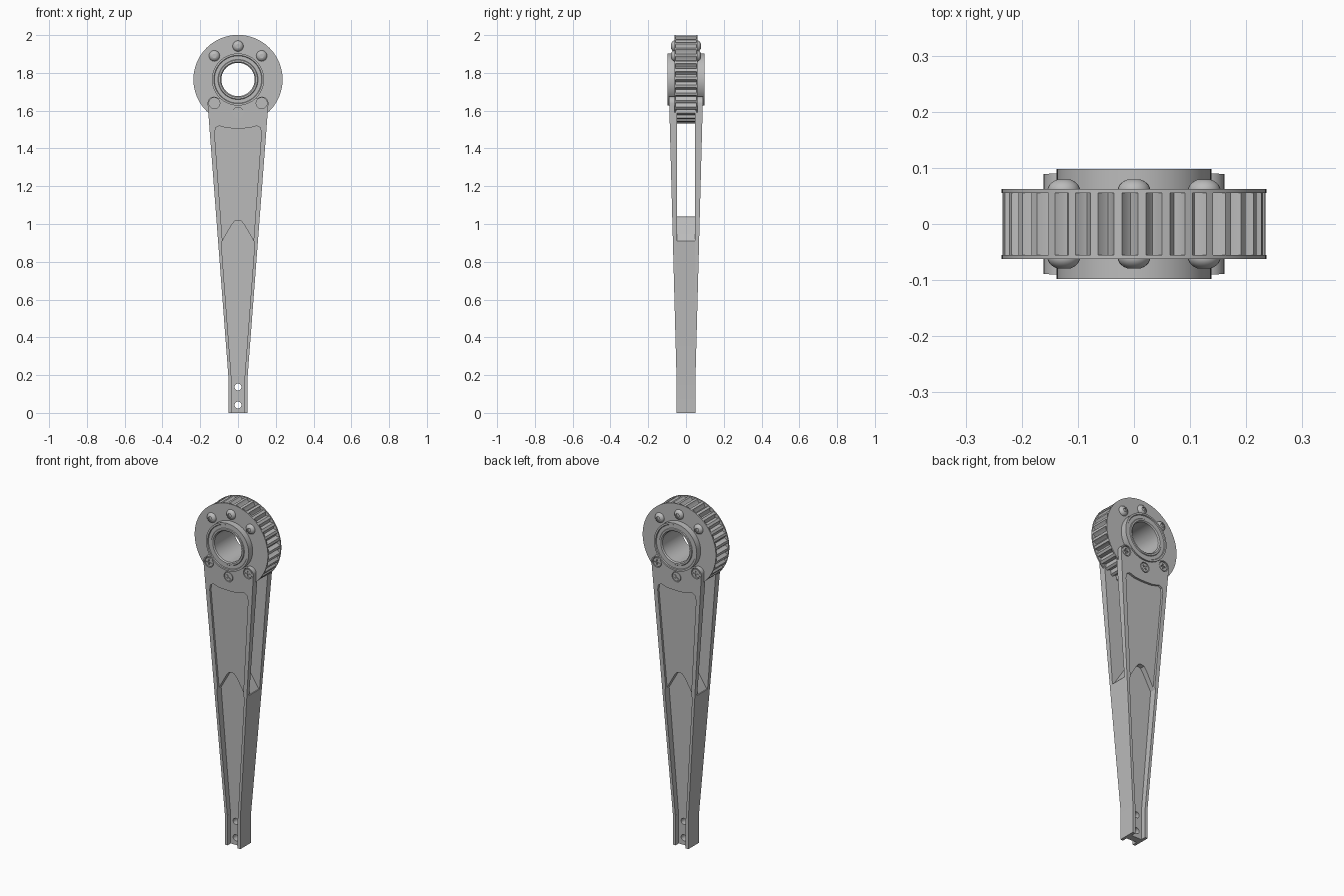
import bpy, bmesh
from math import sin, cos, pi, radians
from mathutils import Matrix

cube = bpy.data.objects.get("Cube")
if cube:
    bpy.data.objects.remove(cube, do_unlink=True)

grey = bpy.data.materials.new("grey_metal")
grey.use_nodes = True
COLOUR = (0.5, 0.5, 0.5, 1)
grey.diffuse_color = COLOUR
grey.node_tree.nodes["Principled BSDF"].inputs["Base Color"].default_value = COLOUR

WHEEL_Z = 1.765


def finish(name, bm):
    bmesh.ops.recalc_face_normals(bm, faces=bm.faces)
    mesh = bpy.data.meshes.new(name)
    bm.to_mesh(mesh)
    bm.free()
    mesh.materials.append(grey)
    obj = bpy.data.objects.new(name, mesh)
    bpy.context.collection.objects.link(obj)
    return obj


def prism(name, near, far):
    """Solid between two matching loops of 3D points."""
    bm = bmesh.new()
    a = [bm.verts.new(p) for p in near]
    b = [bm.verts.new(p) for p in far]
    bm.faces.new(a)
    bm.faces.new(b[::-1])
    for i in range(len(a)):
        j = (i + 1) % len(a)
        bm.faces.new((a[i], b[i], b[j], a[j]))
    return finish(name, bm)


def ring(name, steps, section):
    """Closed ring about the wheel axis; section(i) gives (radius, y) points."""
    bm = bmesh.new()
    loops = []
    for i in range(steps):
        t = 2 * pi * i / steps
        loops.append([bm.verts.new((r * cos(t), y, WHEEL_Z + r * sin(t)))
                      for r, y in section(i)])
    for i in range(steps):
        a, b = loops[i], loops[(i + 1) % steps]
        for k in range(len(a)):
            m = (k + 1) % len(a)
            bm.faces.new((a[k], a[m], b[m], b[k]))
    return finish(name, bm)


def rod(name, x, z, radius, y0, y1, sides=24):
    """Cylinder along y."""
    loop = [(x + radius * cos(2 * pi * i / sides), z + radius * sin(2 * pi * i / sides))
            for i in range(sides)]
    return prism(name, [(u, y0, w) for u, w in loop], [(u, y1, w) for u, w in loop])


def box(name, x, y, z, size, angle):
    bm = bmesh.new()
    bmesh.ops.create_cube(bm, size=1, matrix=Matrix.Translation((x, y, z))
                          @ Matrix.Rotation(angle, 4, 'Y') @ Matrix.Diagonal((*size, 1)))
    return finish(name, bm)


def boolean(obj, tool, operation='DIFFERENCE'):
    tool.hide_render = True
    mod = obj.modifiers.new("cut", 'BOOLEAN')
    mod.operation, mod.object, mod.solver = operation, tool, 'EXACT'
    bpy.context.view_layer.objects.active = obj
    bpy.ops.object.modifier_apply(modifier=mod.name)
    bpy.data.objects.remove(tool, do_unlink=True)


def mirrored(pts):
    return pts + [(-x, z) for x, z in reversed(pts) if x > 0]


def half_depth(z):
    return 0.05 + 0.04 * (z - 0.18) / 1.5


def half_width(z):
    return 0.05 + 0.105 * (z - 0.18) / 1.44


# Forked arm: front outline with rounded ears, crossed with the tapered side outline
ear = [(0.127 + 0.034 * cos(radians(a)), 1.64 + 0.034 * sin(radians(a)))
       for a in range(-5, 131, 15)]
outline = mirrored([(0.05, 0), (0.05, 0.18)] + ear + [(0, 1.655)])
arm = prism("forked_arm", [(x, -0.2, z) for x, z in outline],
            [(x, 0.2, z) for x, z in outline])
side = mirrored([(0.05, -0.05), (0.05, 0.18), (half_depth(1.75), 1.75)])
boolean(arm, prism("side_taper", [(-0.4, y, z) for y, z in side],
                   [(0.4, y, z) for y, z in side]), 'INTERSECT')

# Fork gap with a peaked floor
gap = mirrored([(0.3, 2), (0.3, 0.91), (0.1, 0.91), (0.03, 1.018),
                (0.015, 1.035), (0, 1.04)])
boolean(arm, prism("fork_gap", [(x, -0.048, z) for x, z in gap],
                   [(x, 0.048, z) for x, z in gap]))

# Recesses on both faces: shallow panel, deep channel, open foot channel
panel = mirrored([(half_width(0.9) - 0.021, 0.9), (half_width(1.48) - 0.021, 1.48),
                  (0.118, 1.51), (0.1, 1.52), (0.06, 1.508), (0, 1.505)])
channel = mirrored([(0.034, 0.175), (half_width(0.9) - 0.014, 0.9), (0.034, 0.995),
                    (0.018, 1.015), (0, 1.02)])
foot = mirrored([(0.033, -0.1), (0.033, 0.18)])
recesses = [(panel, lambda z: half_depth(z) - 0.013),
            (channel, lambda z: 0.02 + 0.012 * (z - 0.18)),
            (foot, lambda z: 0.02)]
for s in (-1, 1):
    for pts, floor in recesses:
        boolean(arm, prism("recess", [(x, s * floor(z), z) for x, z in pts],
                           [(x, s * 0.2, z) for x, z in pts]))

# Foot bolt holes
for z in (0.042, 0.137):
    boolean(arm, rod("foot_hole", 0, z, 0.018, -0.2, 0.2))

# Toothed wheel between two thin flanges
TOOTH = (0.234, 0.234, 0.234, 0.221, 0.215, 0.221)
parts = [arm]
parts.append(ring("toothed_wheel", 34 * len(TOOTH), lambda i: [
    (TOOTH[i % 6], -0.056), (TOOTH[i % 6], 0.056), (0.12, 0.056), (0.12, -0.056)]))
for s, label in ((-1, "front"), (1, "back")):
    parts.append(ring(label + "_flange", 96, lambda i: [
        (0.236, s * 0.055), (0.236, s * 0.062), (0.12, s * 0.062), (0.12, s * 0.055)]))

# Hub with a rim groove and chamfered bore
hub_half = [(0.138, 0.098), (0.128, 0.098), (0.125, 0.093), (0.106, 0.093),
            (0.103, 0.097), (0.094, 0.097), (0.088, 0.091)]
hub = hub_half + [(r, -y) for r, y in reversed(hub_half)]
parts.append(ring("hub", 72, lambda i: hub))

# Screws: domed on the wheel, sunk flat heads on the arm
for s, label in ((-1, "front"), (1, "back")):
    for angle in (45, 90, 135, 225, 270, 315):
        x = 0.177 * cos(radians(angle))
        z = WHEEL_Z + 0.177 * sin(radians(angle))
        if angle < 180:
            bm = bmesh.new()
            bmesh.ops.create_uvsphere(
                bm, u_segments=24, v_segments=14, radius=1,
                matrix=Matrix.Translation((x, s * 0.06, z))
                @ Matrix.Diagonal((0.029, 0.021, 0.029, 1))
                @ Matrix.Rotation(pi / 2, 4, 'X'))
            screw = finish(label + "_dome_screw", bm)
            boolean(screw, rod("socket", x, z, 0.012, s * 0.072, s * 0.1, 6))
        else:
            boolean(arm, rod("counterbore", x, z, 0.029, s * 0.08, s * 0.2))
            screw = rod(label + "_arm_screw", x, z, 0.025, s * 0.07, s * 0.0865)
            for turn in (45, 135):
                boolean(screw, box("slot", x, s * 0.087, z, (0.032, 0.012, 0.007),
                                   radians(turn + angle)))
        parts.append(screw)

# Smooth shading with sharp edges kept
bpy.ops.object.select_all(action='DESELECT')
for obj in parts:
    obj.select_set(True)
bpy.context.view_layer.objects.active = arm
bpy.ops.object.shade_smooth_by_angle(angle=radians(30))
